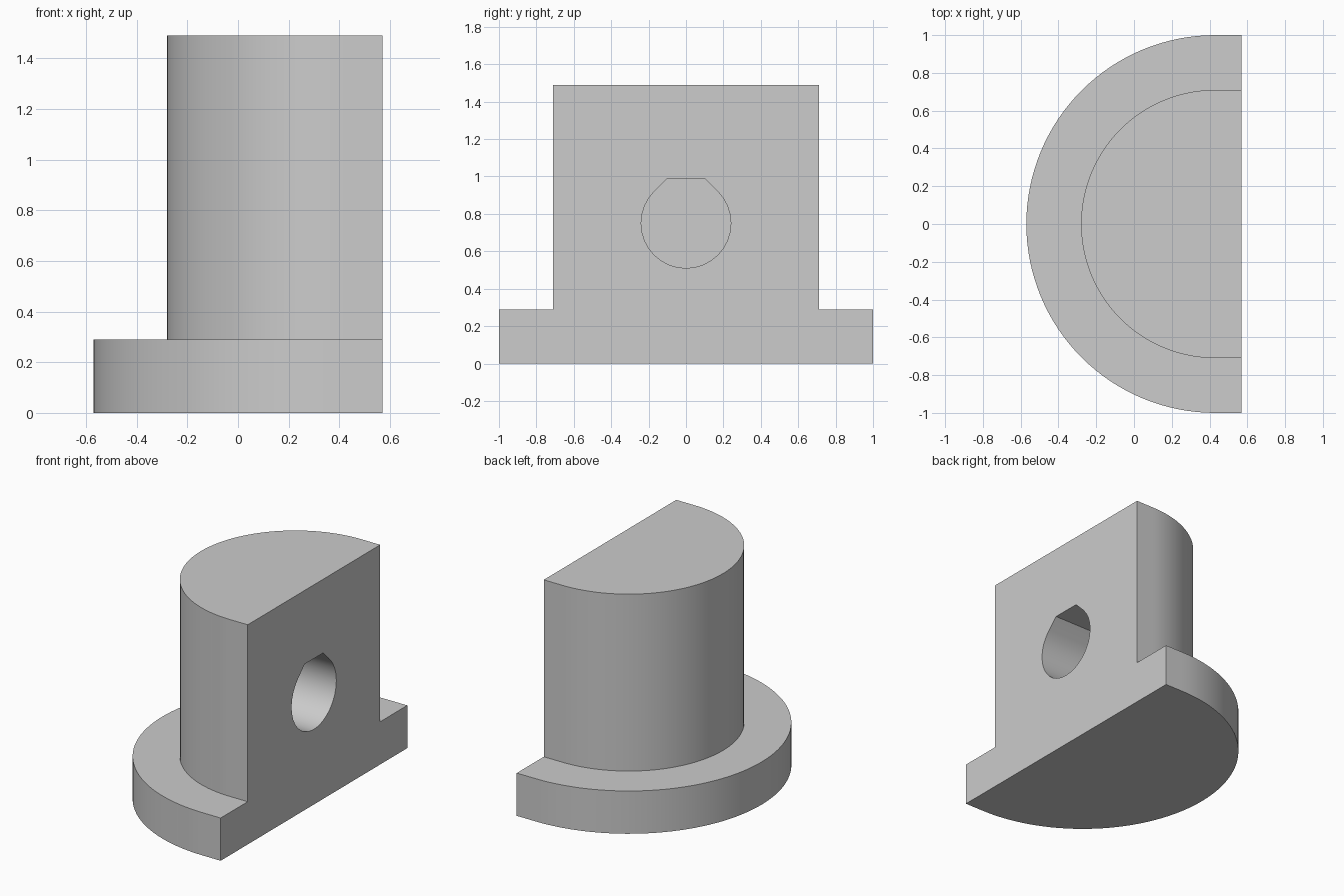
import bpy
import bmesh
from math import cos, sin, pi, radians

cube = bpy.data.objects.get("Cube")
if cube:
    bpy.data.objects.remove(cube, do_unlink=True)

FLAT_X = 0.57      # plane of the flat cut side
CENTRE_X = 0.43    # axis of the round side
FLANGE_R, PIN_R = 1.0, 0.71
FLANGE_Z, TOP_Z = 0.29, 1.49
HOLE_R, HOLE_Z, HOLE_DEPTH = 0.24, 0.75, 0.57
SEGMENTS = 64

grey = bpy.data.materials.new("plain grey")
grey.use_nodes = True
colour = (0.604, 0.604, 0.604, 1)
grey.diffuse_color = colour
grey.node_tree.nodes["Principled BSDF"].inputs["Base Color"].default_value = colour


def make_object(name, bm):
    bmesh.ops.recalc_face_normals(bm, faces=bm.faces)
    mesh = bpy.data.meshes.new(name)
    bm.to_mesh(mesh)
    bm.free()
    mesh.materials.append(grey)
    obj = bpy.data.objects.new(name, mesh)
    bpy.context.collection.objects.link(obj)
    return obj


def half_round(bm, radius, z):
    """Open D outline: straight end, half circle, straight end."""
    arc = [pi / 2 + pi * i / SEGMENTS for i in range(SEGMENTS + 1)]
    points = [(CENTRE_X + radius * cos(a), radius * sin(a)) for a in arc]
    points = [(FLAT_X, radius)] + points + [(FLAT_X, -radius)]
    return [bm.verts.new((x, y, z)) for x, y in points]


# Half-round pin standing on a wider flange, as one closed skin
bm = bmesh.new()
steps = [(FLANGE_R, 0), (FLANGE_R, FLANGE_Z), (PIN_R, FLANGE_Z), (PIN_R, TOP_Z)]
rings = [half_round(bm, r, z) for r, z in steps]
for low, high in zip(rings, rings[1:]):
    for i in range(len(low) - 1):
        bm.faces.new((low[i], low[i + 1], high[i + 1], high[i]))
bm.faces.new(rings[0])
bm.faces.new(rings[-1])
bm.faces.new([r[0] for r in rings] + [r[-1] for r in reversed(rings)])
body = make_object("flanged_half_pin", bm)

# Blind round hole with 45 degree shoulders and a flat roof
bm = bmesh.new()
turns = [radians(135 + 270 * i / 24) for i in range(25)]
outline = [(HOLE_R * cos(a), HOLE_R * sin(a)) for a in turns]
roof = HOLE_R * (2 ** 0.5 - 1)
outline += [(roof, HOLE_R), (-roof, HOLE_R)]
inner = bm.faces.new([bm.verts.new((FLAT_X - HOLE_DEPTH, y, HOLE_Z + z))
                      for y, z in outline])
grown = bmesh.ops.extrude_face_region(bm, geom=[inner], use_keep_orig=True)
moved = [v for v in grown["geom"] if isinstance(v, bmesh.types.BMVert)]
bmesh.ops.translate(bm, verts=moved, vec=(HOLE_DEPTH + 0.1, 0, 0))
cutter = make_object("hole_cutter", bm)
cutter.hide_render = True

# Cut the hole, then drop the cutter
cut = body.modifiers.new("hole", "BOOLEAN")
cut.operation = "DIFFERENCE"
cut.solver = "EXACT"
cut.object = cutter
bpy.ops.object.select_all(action="DESELECT")
bpy.context.view_layer.objects.active = body
body.select_set(True)
bpy.ops.object.modifier_apply(modifier=cut.name)
bpy.data.objects.remove(cutter, do_unlink=True)
bpy.ops.object.shade_smooth_by_angle(angle=radians(30))
